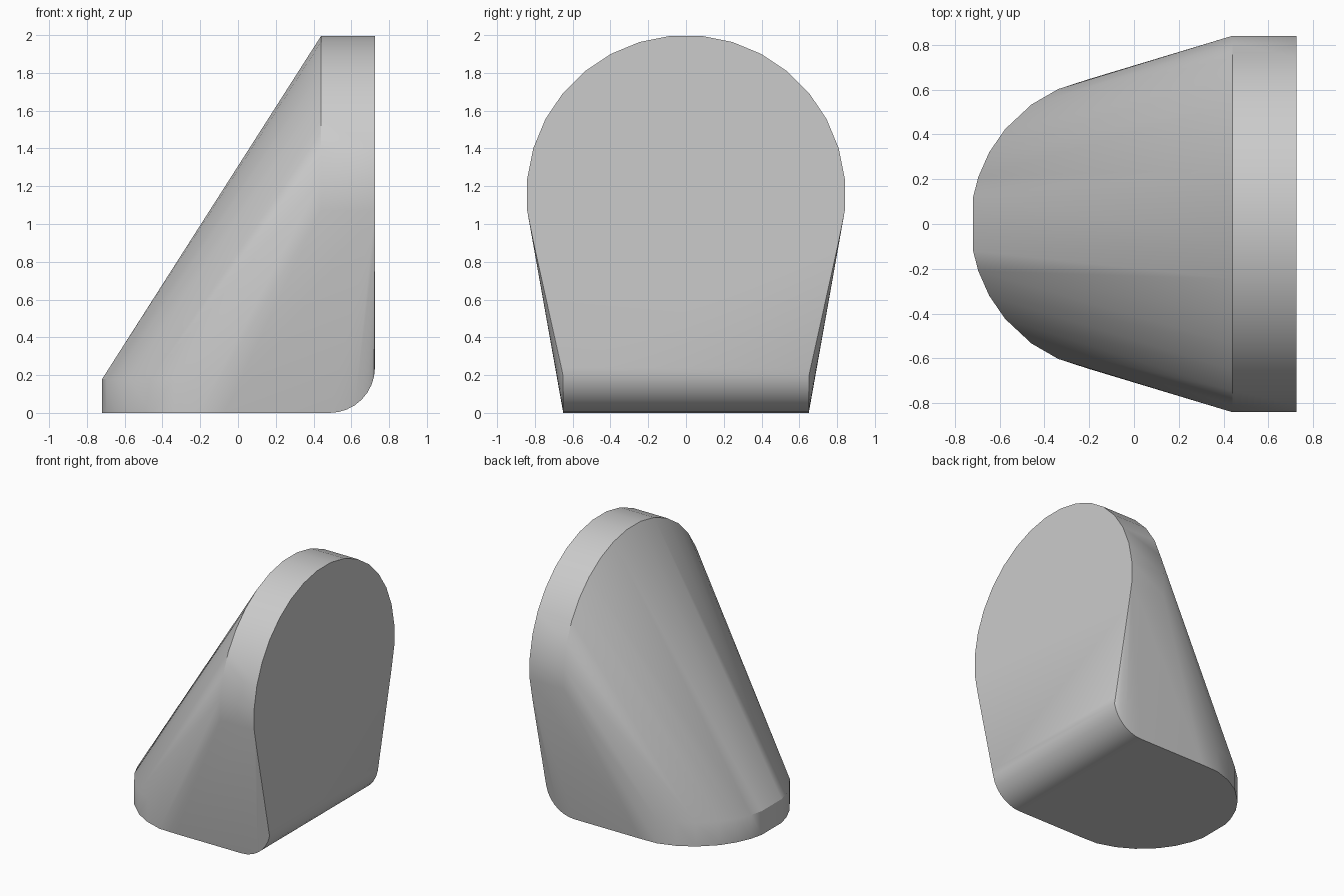
import bpy
import bmesh
from math import sin, cos, pi, radians

cube = bpy.data.objects.get("Cube")
if cube:
    bpy.data.objects.remove(cube, do_unlink=True)

# Single plain grey
grey = bpy.data.materials.new("plain_grey")
grey.use_nodes = True
colour = (0.6, 0.6, 0.6, 1)
grey.diffuse_color = colour
grey.node_tree.nodes["Principled BSDF"].inputs["Base Color"].default_value = colour


def hull_object(name, points):
    """Wrap the guide points in a closed convex skin."""
    bm = bmesh.new()
    for p in points:
        bm.verts.new(p)
    result = bmesh.ops.convex_hull(bm, input=bm.verts[:])
    spare = {g for g in result["geom_interior"] + result["geom_unused"]
             if isinstance(g, bmesh.types.BMVert)}
    bmesh.ops.delete(bm, geom=list(spare), context="VERTS")
    bmesh.ops.dissolve_limit(bm, angle_limit=radians(0.5),
                             verts=bm.verts[:], edges=bm.edges[:])
    bmesh.ops.recalc_face_normals(bm, faces=bm.faces[:])
    mesh = bpy.data.meshes.new(name)
    bm.to_mesh(mesh)
    bm.free()
    mesh.materials.append(grey)
    obj = bpy.data.objects.new(name, mesh)
    bpy.context.collection.objects.link(obj)
    return obj


points = []

# Upright round plate
RADIUS, CENTRE_Z, SIDES = 0.845, 1.155, 32
for x in (0.44, 0.725):
    for i in range(SIDES):
        a = 2 * pi * (i + 0.5) / SIDES
        points.append((x, RADIUS * cos(a), CENTRE_Z + RADIUS * sin(a)))

# Rounded toe of the foot, with a flat tip and a low upright wall
HALF_WIDTH, TOE_HEIGHT = 0.65, 0.18
for side in (-1, 1):
    for angle in (10.5, 18.6, 29, 40, 54, 66, 78, 90):
        a = radians(angle)
        x = max(-0.725, -0.07 - 0.66 * cos(a))
        y = min(HALF_WIDTH, 0.66 * sin(a))
        for z in (0, TOE_HEIGHT):
            points.append((x, side * y, z))

    # Rounded heel at the bottom of the plate
    FILLET, STEPS = 0.24, 8
    for i in range(STEPS + 1):
        a = pi / 2 * i / STEPS
        points.append((0.725 - FILLET + FILLET * sin(a), side * HALF_WIDTH,
                       FILLET - FILLET * cos(a)))

body = hull_object("wedge_body", points)
bpy.ops.object.select_all(action="DESELECT")
body.select_set(True)
bpy.context.view_layer.objects.active = body
bpy.ops.object.shade_smooth_by_angle(angle=radians(30))
